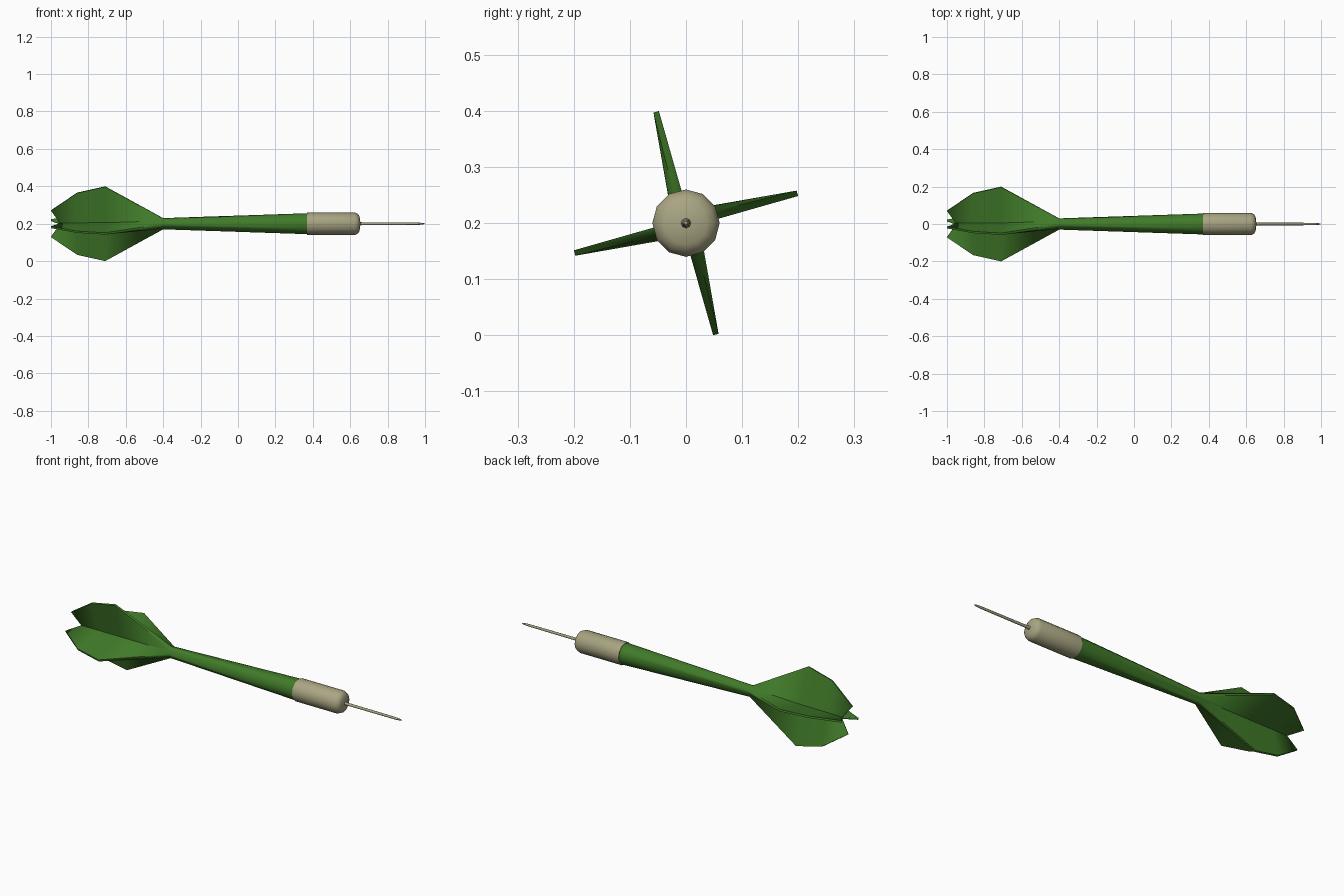
import bpy, bmesh, math

if "Cube" in bpy.data.objects:
    bpy.data.objects.remove(bpy.data.objects["Cube"])

AXIS_Z = 0.2
SIDES = 12


def material(name, rgb):
    m = bpy.data.materials.new(name)
    m.diffuse_color = (*rgb, 1)
    m.use_nodes = True
    m.node_tree.nodes["Principled BSDF"].inputs["Base Color"].default_value = m.diffuse_color
    return m


green = material("dark green", (0.052, 0.195, 0.022))
beige = material("beige metal", (0.40, 0.375, 0.225))


def circle(x, r, n=SIDES):
    return [(x, r * math.cos(2 * math.pi * i / n), r * math.sin(2 * math.pi * i / n))
            for i in range(n)]


def star(tip_x, tip_r, valley_x, valley_r, half=0.005):
    """Four-finned section: two tip points and one valley point per fin."""
    pts = []
    for k in range(4):
        a = math.radians(15 + 90 * k)
        c, s = math.cos(a), math.sin(a)
        for side in (-half, half):
            pts.append((tip_x, tip_r * c - side * s, tip_r * s + side * c))
        b = a + math.radians(45)
        pts.append((valley_x, valley_r * math.cos(b), valley_r * math.sin(b)))
    return pts


def loft(name, rings, start_x, end_x, mat, angle):
    """Skin a list of rings and close both ends with a fan to the axis."""
    bm = bmesh.new()
    loops = [[bm.verts.new(p) for p in ring] for ring in rings]
    n = len(loops[0])
    for a, b in zip(loops, loops[1:]):
        for i in range(n):
            j = (i + 1) % n
            bm.faces.new((a[i], a[j], b[j], b[i]))
    for ring, x in ((loops[0], start_x), (loops[-1], end_x)):
        c = bm.verts.new((x, 0, 0))
        for i in range(n):
            bm.faces.new((ring[i], ring[(i + 1) % n], c))
    bmesh.ops.recalc_face_normals(bm, faces=bm.faces)
    me = bpy.data.meshes.new(name)
    bm.to_mesh(me)
    bm.free()
    me.materials.append(mat)
    ob = bpy.data.objects.new(name, me)
    ob.location.z = AXIS_Z
    bpy.context.collection.objects.link(ob)
    bpy.ops.object.select_all(action='DESELECT')
    ob.select_set(True)
    bpy.context.view_layer.objects.active = ob
    bpy.ops.object.shade_smooth_by_angle(angle=math.radians(angle))


# Finned flight flowing into the tapered shaft
loft("flight_and_shaft",
     [star(-1.0, 0.073, -0.95, 0.008),
      star(-0.86, 0.171, -0.86, 0.010),
      star(-0.71, 0.2055, -0.71, 0.011),
      circle(-0.40, 0.03),
      circle(0.375, 0.056)],
     -0.95, 0.375, green, 60)

# Barrel with a rounded nose
loft("barrel",
     [circle(x, r) for x, r in ((0.37, 0.06), (0.625, 0.06), (0.642, 0.052), (0.65, 0.038))],
     0.37, 0.655, beige, 50)

# Needle with a small collar
loft("needle_point",
     [circle(x, r, 8) for x, r in ((0.645, 0.010), (0.665, 0.0075), (0.96, 0.0065), (0.99, 0.004))],
     0.645, 1.0, beige, 60)
